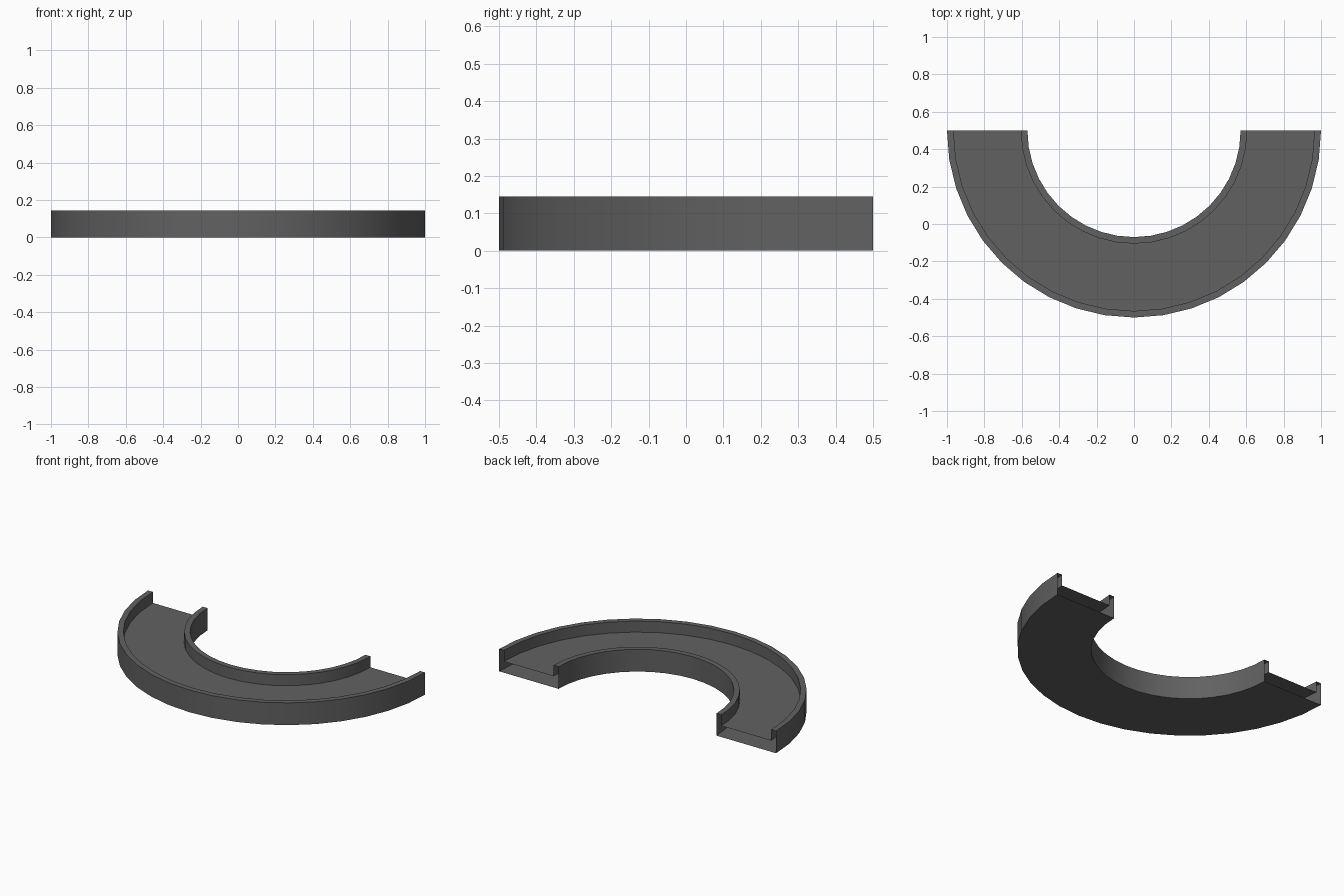
import bpy, bmesh, math

if "Cube" in bpy.data.objects:
    bpy.data.objects.remove(bpy.data.objects["Cube"])

# Dark grey plastic used for the whole piece
grey = bpy.data.materials.new("dark grey")
grey.diffuse_color = (0.12, 0.12, 0.12, 1)
grey.use_nodes = True
grey.node_tree.nodes["Principled BSDF"].inputs["Base Color"].default_value = grey.diffuse_color

R_OUT, R_IN, LIP = 1.0, 0.57, 0.035
HEIGHT, FLOOR, STEPS = 0.145, 0.073, 20

# Hollow channel cross-section (radius, z), closed loop
profile = [(R_IN, 0), (R_OUT, 0), (R_OUT, HEIGHT), (R_OUT - LIP, HEIGHT),
           (R_OUT - LIP, FLOOR), (R_IN + LIP, FLOOR), (R_IN + LIP, HEIGHT), (R_IN, HEIGHT)]

# Sweep the section through a half circle, leaving both ends open
bm = bmesh.new()
rings = []
for i in range(STEPS + 1):
    a = math.pi + math.pi * i / STEPS
    rings.append([bm.verts.new((r * math.cos(a), 0.5 + r * math.sin(a), z)) for r, z in profile])
n = len(profile)
for a, b in zip(rings, rings[1:]):
    for k in range(n):
        j = (k + 1) % n
        bm.faces.new((a[k], b[k], b[j], a[j]))
bm.normal_update()
# Make the faces point outwards (the underside must face down)
if min(bm.faces, key=lambda f: f.calc_center_median().z).normal.z > 0:
    bmesh.ops.reverse_faces(bm, faces=bm.faces[:])

mesh = bpy.data.meshes.new("curved_track")
bm.to_mesh(mesh)
bm.free()
mesh.materials.append(grey)
track = bpy.data.objects.new("curved_track", mesh)
bpy.context.collection.objects.link(track)

# Smooth the curved walls, keep the rim edges sharp
bpy.context.view_layer.objects.active = track
track.select_set(True)
bpy.ops.object.shade_smooth_by_angle(angle=math.radians(30))
